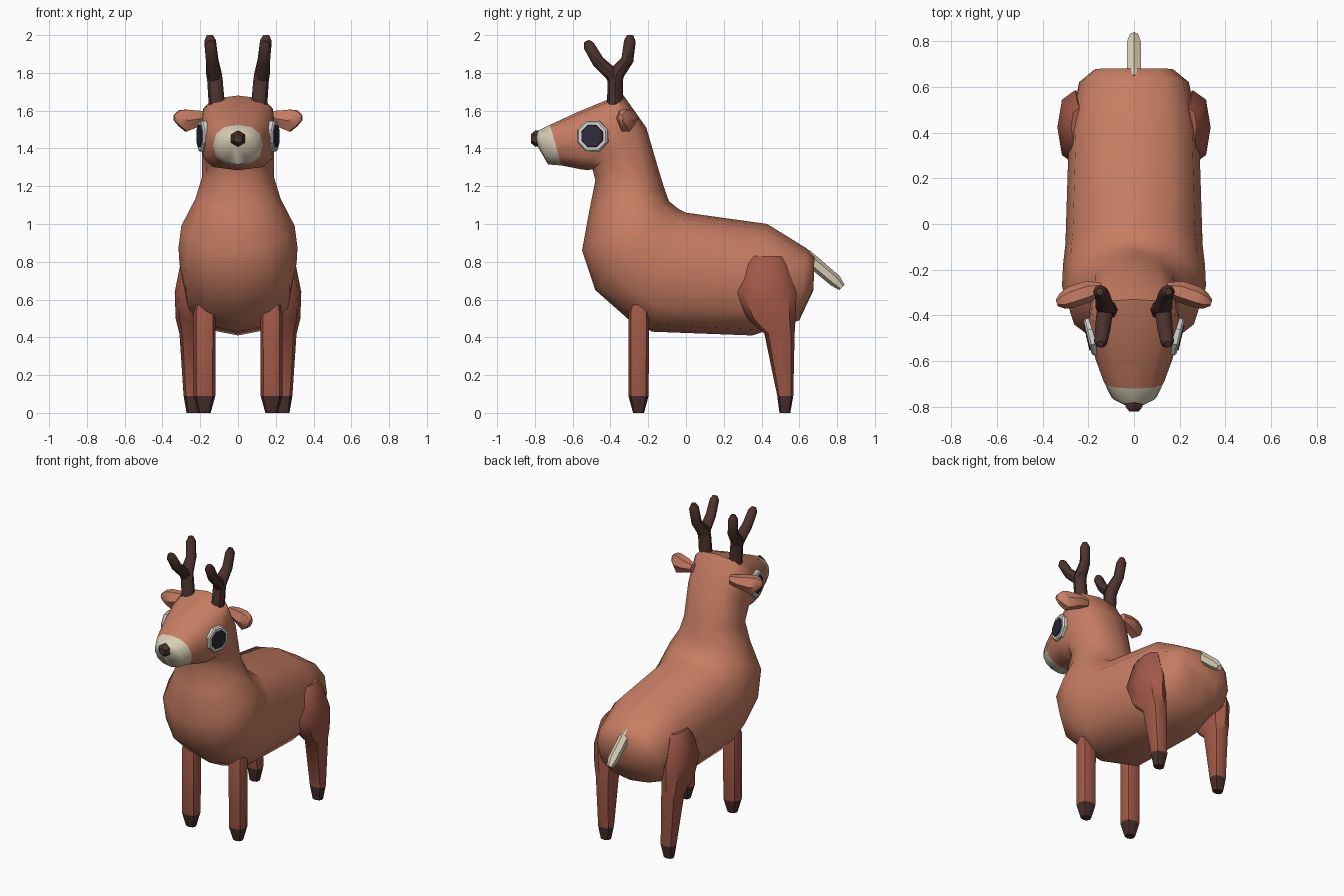
import bpy, bmesh, math
from mathutils import Vector

if "Cube" in bpy.data.objects:
    bpy.data.objects.remove(bpy.data.objects["Cube"])


def mat(name, rgb):
    m = bpy.data.materials.new(name)
    m.diffuse_color = (*rgb, 1)
    m.use_nodes = True
    m.node_tree.nodes["Principled BSDF"].inputs["Base Color"].default_value = m.diffuse_color
    return m


COAT = mat("coat tan", (0.57, 0.205, 0.125))
LEG = mat("leg brown", (0.36, 0.10, 0.065))
DARK = mat("antler brown", (0.075, 0.033, 0.028))
HOOF = mat("hoof brown", (0.06, 0.028, 0.024))
CREAM = mat("cream", (0.68, 0.62, 0.46))
WHITE = mat("eye white", (0.66, 0.66, 0.63))
PUPIL = mat("pupil navy", (0.024, 0.024, 0.045))


def ring(c, u, v, n, e=1.0):
    """Superellipse ring around c with half axes u and v."""
    s = lambda t: math.copysign(abs(t) ** e, t) if abs(t) > 1e-6 else 0.0
    c, u, v = Vector(c), Vector(u), Vector(v)
    return [c + u * s(math.cos(2 * math.pi * i / n)) + v * s(math.sin(2 * math.pi * i / n))
            for i in range(n)]


def loft(name, rings, mats, rule=None, mirror=False, angle=45):
    """Skin the rings, cap both ends; rule(segment) picks the material."""
    bm = bmesh.new()
    vs = [[bm.verts.new((-p.x if mirror else p.x, p.y, p.z)) for p in r] for r in rings]
    n = len(rings[0])
    for k in range(len(vs) - 1):
        for i in range(n):
            j = (i + 1) % n
            f = bm.faces.new((vs[k][i], vs[k][j], vs[k + 1][j], vs[k + 1][i]))
            f.material_index = rule(k) if rule else 0
    bm.faces.new(vs[0]).material_index = rule(0) if rule else 0
    bm.faces.new(vs[-1]).material_index = rule(len(vs) - 2) if rule else 0
    bmesh.ops.recalc_face_normals(bm, faces=bm.faces)
    me = bpy.data.meshes.new(name)
    bm.to_mesh(me)
    bm.free()
    for m in mats:
        me.materials.append(m)
    ob = bpy.data.objects.new(name, me)
    bpy.context.collection.objects.link(ob)
    bpy.ops.object.select_all(action='DESELECT')
    ob.select_set(True)
    bpy.context.view_layer.objects.active = ob
    bpy.ops.object.shade_smooth_by_angle(angle=math.radians(angle))
    return ob


def tube(name, path, radii, m, n=6, mirror=False):
    pts = [Vector(p) for p in path]
    rings = []
    for i, p in enumerate(pts):
        t = (pts[min(i + 1, len(pts) - 1)] - pts[max(i - 1, 0)]).normalized()
        u = t.cross(Vector((1, 0, 0))).normalized()
        rings.append(ring(p, u * radii[i], t.cross(u) * radii[i], n))
    return loft(name, rings, [m], mirror=mirror)


# Body, neck and head: top (y, z), bottom (y, z), half width, squareness
sections = [
    ((0.68, 0.83), (0.675, 0.65), 0.17, 0.85),
    ((0.64, 0.87), (0.60, 0.49), 0.24, 0.8),
    ((0.43, 1.00), (0.35, 0.41), 0.285, 0.8),
    ((0.00, 1.06), (-0.18, 0.43), 0.30, 0.8),
    ((-0.04, 1.08), (-0.31, 0.50), 0.31, 0.85),
    ((-0.065, 1.10), (-0.48, 0.65), 0.315, 0.9),
    ((-0.09, 1.12), (-0.55, 0.86), 0.30, 0.95),
    ((-0.115, 1.19), (-0.51, 1.08), 0.225, 0.95),
    ((-0.14, 1.27), (-0.48, 1.23), 0.19, 0.9),
    ((-0.21, 1.51), (-0.495, 1.29), 0.19, 0.75),
    ((-0.33, 1.68), (-0.52, 1.285), 0.20, 0.6),
    ((-0.41, 1.66), (-0.56, 1.29), 0.195, 0.65),
    ((-0.58, 1.59), (-0.61, 1.30), 0.167, 0.75),
    ((-0.72, 1.525), (-0.66, 1.31), 0.132, 0.85),
    ((-0.78, 1.495), (-0.73, 1.315), 0.10, 0.9),
    ((-0.795, 1.475), (-0.785, 1.41), 0.045, 1.0),
]
rings = []
for (ty, tz), (by, bz), w, e in sections:
    rings.append(ring((0, (ty + by) / 2, (tz + bz) / 2),
                      (0, (ty - by) / 2, (tz - bz) / 2), (w, 0, 0), 12, e))
loft("body", rings, [COAT, CREAM], lambda k: 1 if k >= 13 else 0, angle=50)

# Nose
loft("nose", [ring((0, y, 1.452), (0, 0, -h), (w, 0, 0), 6)
              for y, h, w in ((-0.76, 0.045, 0.045), (-0.80, 0.042, 0.042), (-0.82, 0.024, 0.024))],
     [DARK])

# Tail
tube("tail", [(0, 0.63, 0.835), (0, 0.79, 0.70), (0, 0.825, 0.665)], [0.036, 0.034, 0.02], CREAM)

# Leg sections: z, y range, x range
hind = [(0.83, 0.34, 0.51, 0.20, 0.275), (0.79, 0.315, 0.53, 0.19, 0.305),
        (0.64, 0.26, 0.585, 0.18, 0.335), (0.50, 0.325, 0.58, 0.18, 0.33),
        (0.42, 0.415, 0.575, 0.185, 0.31), (0.09, 0.483, 0.568, 0.185, 0.288),
        (0.0, 0.495, 0.552, 0.205, 0.272)]
front = [(0.57, -0.295, -0.205, 0.13, 0.225), (0.53, -0.305, -0.195, 0.118, 0.235),
         (0.09, -0.305, -0.198, 0.12, 0.235), (0.0, -0.28, -0.222, 0.145, 0.21)]

for side, flip in (("right", False), ("left", True)):
    for name, secs in (("hind_leg", hind), ("front_leg", front)):
        rs = [ring(((x0 + x1) / 2, (y0 + y1) / 2, z), ((x1 - x0) / 2, 0, 0),
                   (0, (y1 - y0) / 2, 0), 8, 0.85) for z, y0, y1, x0, x1 in secs]
        loft(f"{side}_{name}", rs, [LEG, HOOF],
             lambda k, last=len(secs) - 2: int(k == last), mirror=flip)

    # Ear: plump leaf pointing outward and slightly forward
    ear = [(0.14, -0.28, 1.565, 0.025, 0.03), (0.20, -0.295, 1.56, 0.045, 0.045),
           (0.275, -0.32, 1.548, 0.045, 0.066), (0.31, -0.335, 1.56, 0.036, 0.048),
           (0.338, -0.345, 1.562, 0.014, 0.016)]
    loft(f"{side}_ear", [ring((x, y, z), (0.3 * d, d, 0), (0, 0, h), 6)
                         for x, y, z, d, h in ear], [COAT], mirror=flip)

    # Antler: main beam sweeping back, with a forward tine
    tube(f"{side}_antler_beam",
         [(0.11, -0.375, 1.60), (0.122, -0.375, 1.76), (0.128, -0.365, 1.80),
          (0.137, -0.31, 1.87), (0.148, -0.297, 1.97), (0.15, -0.296, 2.0)],
         [0.043, 0.041, 0.041, 0.033, 0.031, 0.016], DARK, 8, flip)
    tube(f"{side}_antler_tine",
         [(0.122, -0.37, 1.755), (0.13, -0.40, 1.80), (0.137, -0.465, 1.86),
          (0.145, -0.515, 1.945), (0.147, -0.525, 1.968)],
         [0.036, 0.036, 0.033, 0.030, 0.015], DARK, 8, flip)

    # Eye: octagonal white disc with a dark raised pupil plate
    out = Vector((1, -0.24, 0)).normalized()
    across = Vector((0.24, 1, 0)).normalized()
    centre = Vector((0.195, -0.495, 1.465))
    for name, m, steps in (("eye_white", WHITE, ((-0.06, 0.088), (0.0, 0.088), (0.008, 0.08))),
                           ("pupil", PUPIL, ((0.004, 0.066), (0.013, 0.06)))):
        rs = []
        for d, r in steps:
            a, b = math.cos(math.pi / 8) * r, math.sin(math.pi / 8) * r
            rs.append(ring(centre + out * d, across * a + Vector((0, 0, b)),
                           Vector((0, 0, a)) - across * b, 8))
        loft(f"{side}_{name}", rs, [m], mirror=flip, angle=25)
